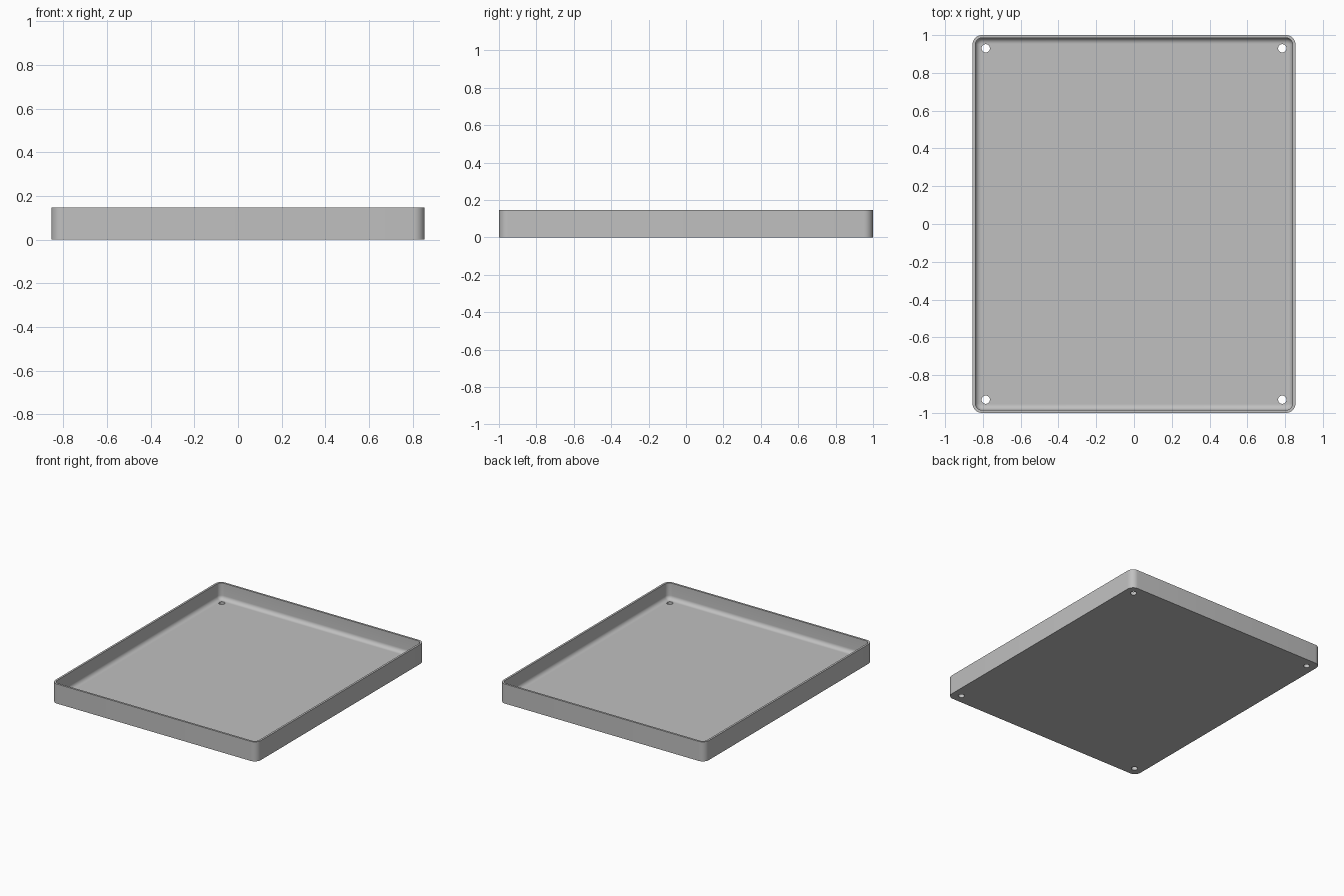
import bpy
import bmesh
from math import cos, sin, pi
from mathutils import Matrix

cube = bpy.data.objects.get("Cube")
if cube:
    bpy.data.objects.remove(cube, do_unlink=True)

HALF_X, HALF_Y, HEIGHT = 0.855, 1.0, 0.147
CORNER, WALL, FLOOR, FILLET = 0.05, 0.015, 0.025, 0.03
HOLE_X, HOLE_Y, HOLE_R = 0.785, 0.93, 0.022
STEPS = 8

grey = bpy.data.materials.new("plain grey")
grey.use_nodes = True
colour = (0.53, 0.53, 0.53, 1)
grey.diffuse_color = colour
grey.node_tree.nodes["Principled BSDF"].inputs["Base Color"].default_value = colour


def rounded_ring(bm, inset, z):
    """Rounded rectangle of vertices, pulled inward by inset."""
    radius = CORNER - inset
    ring = []
    for quarter, (sx, sy) in enumerate([(1, 1), (-1, 1), (-1, -1), (1, -1)]):
        for i in range(STEPS + 1):
            a = (quarter + i / STEPS) * pi / 2
            ring.append(bm.verts.new((sx * (HALF_X - CORNER) + radius * cos(a),
                                      sy * (HALF_Y - CORNER) + radius * sin(a), z)))
    return ring


def to_object(bm, name):
    bmesh.ops.recalc_face_normals(bm, faces=bm.faces)
    mesh = bpy.data.meshes.new(name)
    bm.to_mesh(mesh)
    bm.free()
    mesh.materials.append(grey)
    obj = bpy.data.objects.new(name, mesh)
    bpy.context.collection.objects.link(obj)
    return obj


# Tray: outer wall, rim, inner wall, then a rounded cove down to the floor
profile = [(0, 0), (0, HEIGHT), (WALL, HEIGHT)]
for i in range(STEPS + 1):
    a = i / STEPS * pi / 2
    profile.append((WALL + FILLET * (1 - cos(a)), FLOOR + FILLET * (1 - sin(a))))

bm = bmesh.new()
rings = [rounded_ring(bm, inset, z) for inset, z in profile]
for low, high in zip(rings, rings[1:]):
    for i in range(len(low)):
        j = (i + 1) % len(low)
        bm.faces.new((low[i], low[j], high[j], high[i]))
bm.faces.new(rings[0])
bm.faces.new(rings[-1])
tray = to_object(bm, "tray")

# Four screw holes through the floor
bm = bmesh.new()
for sx in (-1, 1):
    for sy in (-1, 1):
        bmesh.ops.create_cone(bm, cap_ends=True, segments=32, radius1=HOLE_R,
                              radius2=HOLE_R, depth=0.2,
                              matrix=Matrix.Translation((sx * HOLE_X, sy * HOLE_Y, 0)))
cutter = to_object(bm, "hole_cutter")
cutter.hide_render = True

holes = tray.modifiers.new("corner holes", 'BOOLEAN')
holes.operation = 'DIFFERENCE'
holes.solver = 'EXACT'
holes.object = cutter

bpy.ops.object.select_all(action='DESELECT')
tray.select_set(True)
bpy.context.view_layer.objects.active = tray
bpy.ops.object.modifier_apply(modifier=holes.name)
bpy.data.objects.remove(cutter, do_unlink=True)
bpy.ops.object.shade_smooth_by_angle(angle=pi / 6)
